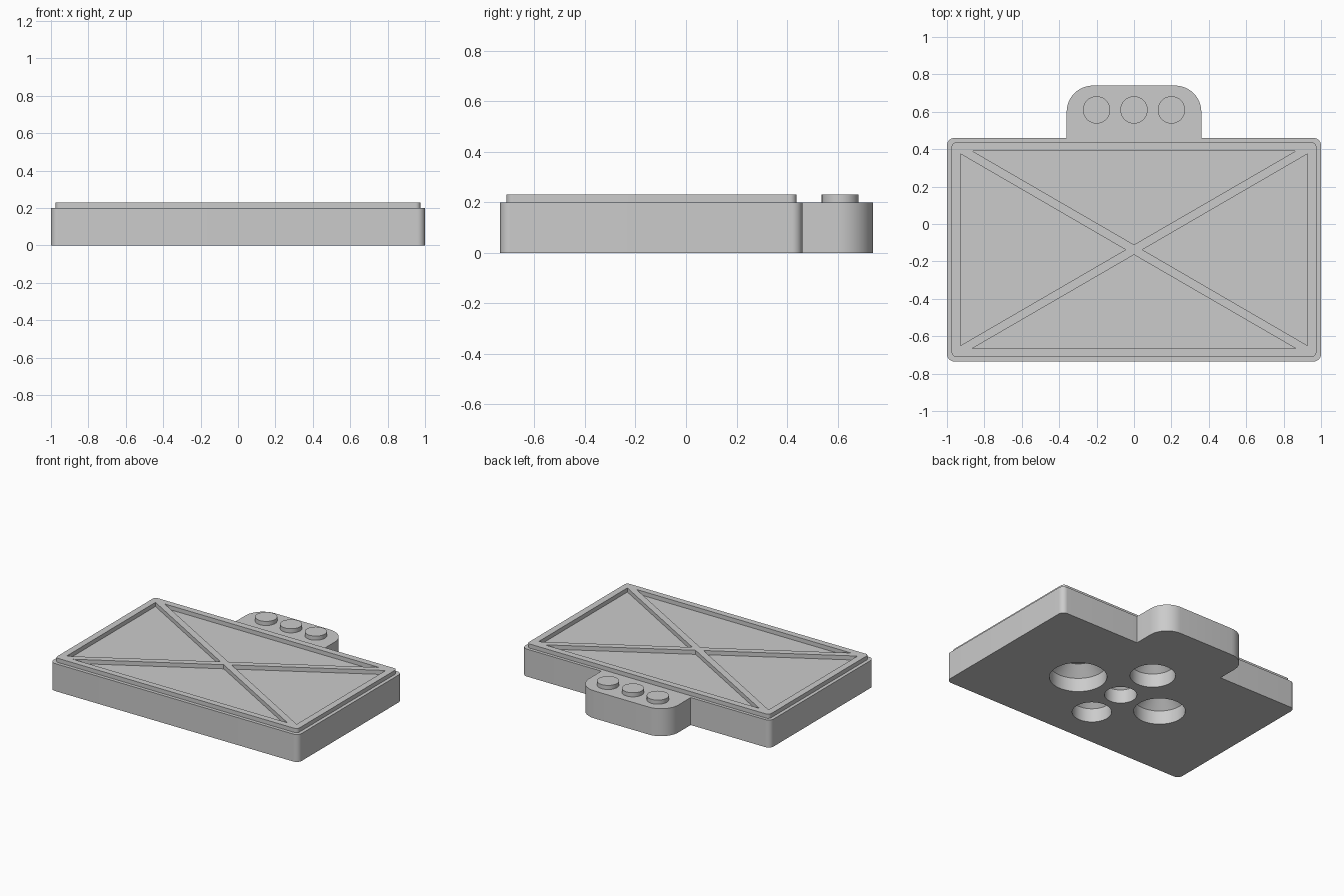
import bpy
import bmesh
from math import pi, sin, cos

if "Cube" in bpy.data.objects:
    bpy.data.objects.remove(bpy.data.objects["Cube"])

grey = bpy.data.materials.new("plain grey")
grey.use_nodes = True
grey.diffuse_color = (0.6, 0.6, 0.6, 1)
grey.node_tree.nodes["Principled BSDF"].inputs["Base Color"].default_value = grey.diffuse_color

MID = -0.1375      # centre of the plate in y
TOP = 0.2          # top of the base
RIM = 0.23         # top of the raised parts


def arc(x, y, r, start, sweep=pi / 2, steps=12):
    return [(x + r * cos(start + sweep * i / steps), y + r * sin(start + sweep * i / steps))
            for i in range(steps + 1)]


def circle(x, y, r):
    return arc(x, y, r, 0, 2 * pi, 64)[:-1]


def loft(name, levels):
    """Solid through matching outlines, given as (outline, height)."""
    bm = bmesh.new()
    rings = [[bm.verts.new((x, y, z)) for x, y in outline] for outline, z in levels]
    n = len(rings[0])
    for low, high in zip(rings, rings[1:]):
        for i in range(n):
            j = (i + 1) % n
            bm.faces.new((low[i], low[j], high[j], high[i]))
    bm.faces.new(rings[0][::-1])
    bm.faces.new(rings[-1])
    bmesh.ops.recalc_face_normals(bm, faces=bm.faces)
    mesh = bpy.data.meshes.new(name)
    bm.to_mesh(mesh)
    bm.free()
    mesh.materials.append(grey)
    obj = bpy.data.objects.new(name, mesh)
    bpy.context.collection.objects.link(obj)
    return obj


def select(obj):
    bpy.ops.object.select_all(action="DESELECT")
    obj.select_set(True)
    bpy.context.view_layer.objects.active = obj


def cut(obj, cutters):
    for cutter in cutters:
        mod = obj.modifiers.new("cut", "BOOLEAN")
        mod.operation = "DIFFERENCE"
        mod.solver = "EXACT"
        mod.object = cutter
        select(obj)
        bpy.ops.object.modifier_apply(modifier=mod.name)
        bpy.data.objects.remove(cutter)


def smooth(obj):
    select(obj)
    bpy.ops.object.shade_smooth_by_angle(angle=pi / 6)


def mirrored(half):
    """Close a right-hand half outline with its mirror image."""
    return half + [(-x, y) for x, y in reversed(half)]


# Base plate with the rounded tab at the back
R, T = 0.04, 0.14
half = arc(1 - R, -0.735 + R, R, -pi / 2) + arc(1 - R, 0.46 - R, R, 0)
half += [(0.36, 0.46)] + arc(0.36 - T, 0.74 - T, T, 0)
outline = mirrored(half)
base = loft("base_plate", [(outline, 0), (outline, TOP)])

# Round pockets underneath, tapering inward at their deep end
pockets = [(0, 0, 0.107), (0.366, 0, 0.19), (0, 0.33, 0.15), (0, -0.295, 0.13), (-0.335, 0, 0.17)]
cutters = []
for x, dy, r in pockets:
    y = MID + dy
    cutters.append(loft("pocket_cutter", [(circle(x, y, r), -0.1), (circle(x, y, r), 0.1),
                                          (circle(x, y, r - 0.07), 0.17)]))
cut(base, cutters)
smooth(base)

# Raised frame with crossing ribs, left by four triangular openings
R = 0.025
outline = mirrored(arc(0.975 - R, -0.71 + R, R, -pi / 2) + arc(0.975 - R, 0.437 - R, R, 0))
frame = loft("raised_frame", [(outline, TOP - 0.01), (outline, RIM)])
cutters = []
for s in (-1, 1):
    wide = [(-0.863, MID + s * 0.527), (0.863, MID + s * 0.527), (0, MID + s * 0.027)]
    tall = [(s * 0.927, MID - 0.512), (s * 0.927, MID + 0.512), (s * 0.045, MID)]
    for triangle in (wide, tall):
        cutters.append(loft("opening_cutter", [(triangle, 0.1), (triangle, 0.3)]))
cut(frame, cutters)
smooth(frame)

# Three studs on the tab
for name, x in (("right_stud", -0.2), ("middle_stud", 0), ("left_stud", 0.2)):
    ring = circle(x, 0.61, 0.073)
    smooth(loft(name, [(ring, TOP - 0.01), (ring, RIM)]))
